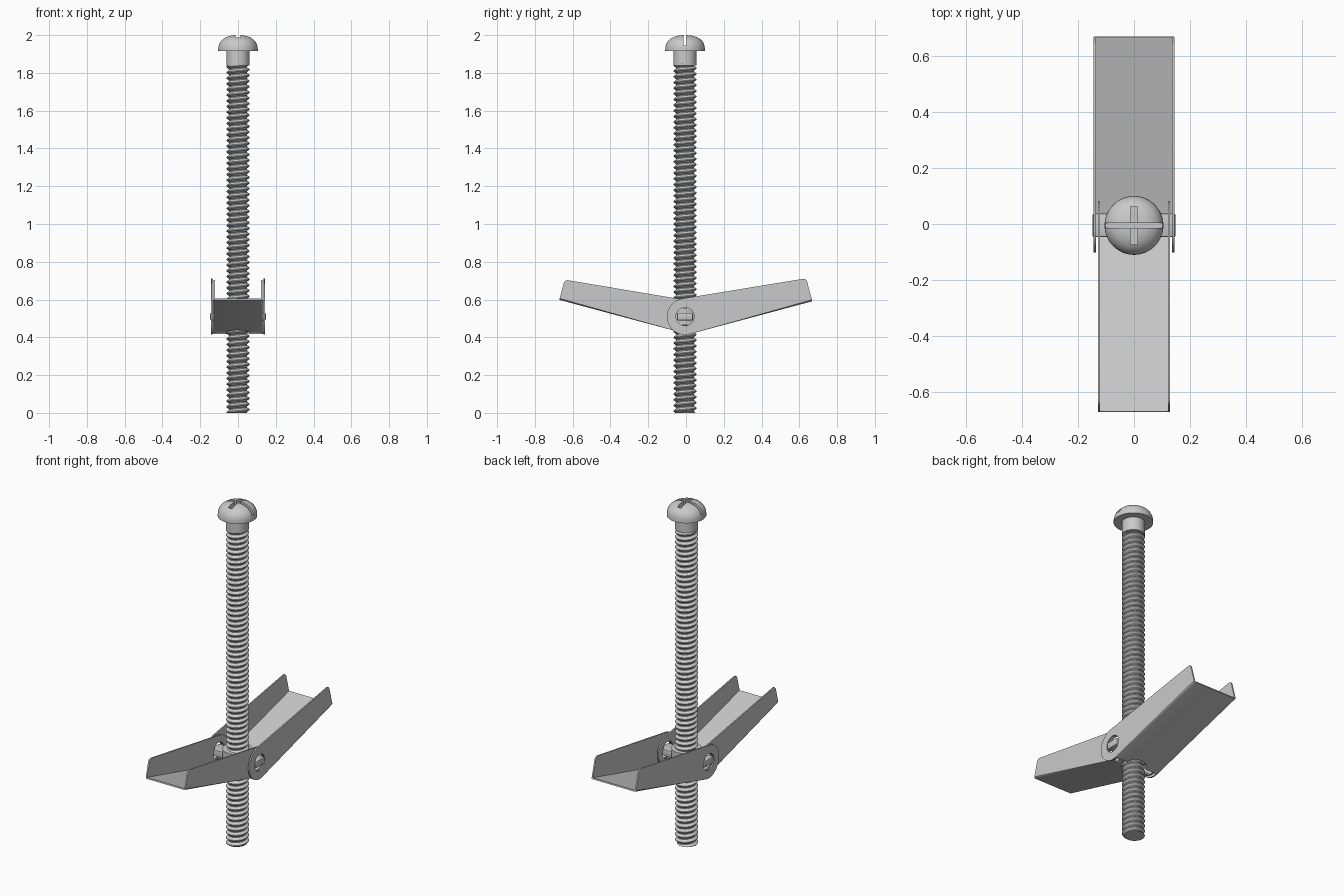
import bpy, bmesh, math
from mathutils import Matrix

if "Cube" in bpy.data.objects:
    bpy.data.objects.remove(bpy.data.objects["Cube"], do_unlink=True)

AXIS_Y, PIVOT_Z = -0.005, 0.51
PITCH, TURNS = 0.03, 63

steel = bpy.data.materials.new("grey_steel")
steel.use_nodes = True
steel.diffuse_color = (0.59, 0.59, 0.59, 1)
steel.node_tree.nodes["Principled BSDF"].inputs["Base Color"].default_value = (0.59, 0.59, 0.59, 1)


def add(name, bm, loc=(0, AXIS_Y, 0)):
    mesh = bpy.data.meshes.new(name)
    bm.to_mesh(mesh)
    bm.free()
    mesh.materials.append(steel)
    obj = bpy.data.objects.new(name, mesh)
    obj.location = loc
    bpy.context.collection.objects.link(obj)
    return obj


def bake(obj):
    """Replace the mesh with its modified result."""
    bpy.context.view_layer.update()
    deps = bpy.context.evaluated_depsgraph_get()
    mesh = bpy.data.meshes.new_from_object(obj.evaluated_get(deps))
    obj.modifiers.clear()
    obj.data = mesh


def smooth(obj, angle=35):
    bpy.ops.object.select_all(action='DESELECT')
    obj.select_set(True)
    bpy.context.view_layer.objects.active = obj
    bpy.ops.object.shade_smooth_by_angle(angle=math.radians(angle))


def cut(obj, cutters):
    for c in cutters:
        c.hide_render = True
        mod = obj.modifiers.new("cut", 'BOOLEAN')
        mod.object, mod.operation, mod.solver = c, 'DIFFERENCE', 'EXACT'
    bake(obj)
    for c in cutters:
        bpy.data.objects.remove(c, do_unlink=True)


def cylinder(name, r, depth, loc, along_x=False):
    bm = bmesh.new()
    rot = Matrix.Rotation(math.pi / 2, 4, 'Y') if along_x else Matrix()
    bmesh.ops.create_cone(bm, cap_ends=True, segments=32, radius1=r, radius2=r,
                          depth=depth, matrix=rot)
    return add(name, bm, loc)


def box(name, size, loc):
    bm = bmesh.new()
    bmesh.ops.create_cube(bm, size=1, matrix=Matrix.Diagonal((*size, 1)))
    return add(name, bm, loc)


def revolve(name, profile, steps=48):
    bm = bmesh.new()
    vs = [bm.verts.new((r, 0, z)) for r, z in profile]
    es = [bm.edges.new(p) for p in zip(vs, vs[1:])]
    bmesh.ops.spin(bm, geom=vs + es, cent=(0, 0, 0), axis=(0, 0, 1),
                   angle=math.tau, steps=steps)
    bmesh.ops.remove_doubles(bm, verts=bm.verts, dist=1e-5)
    bmesh.ops.recalc_face_normals(bm, faces=bm.faces)
    return add(name, bm)


# Domed head with a through slot and a shorter cross slot
arc = [i * math.pi / 24 for i in range(12)]
dome = [(0.105 * math.cos(a) ** 0.85, 1.922 + 0.078 * math.sin(a) ** 0.85) for a in arc]
head = revolve("screw_head", [(0, 1.917), (0.105, 1.917)] + dome + [(0, 2.0)])
cut(head, [box("slot_cutter", (0.3, 0.017, 0.11), (0, AXIS_Y, 2.0)),
           box("cross_cutter", (0.024, 0.136, 0.09), (0, AXIS_Y, 2.0))])
smooth(head)

# Plain collar under the head
smooth(cylinder("shank_collar", 0.061, 0.085, (0, AXIS_Y, 1.8825)))

# Screw thread: one tooth swept along a helix, trimmed flat at the foot
bm = bmesh.new()
tooth = [(0.048, 0), (0.048, 0.15), (0.061, 0.5), (0.061, 0.65), (0.048, 1)]
vs = [bm.verts.new((r, 0, (f - 1) * PITCH)) for r, f in tooth]
for pair in zip(vs, vs[1:]):
    bm.edges.new(pair)
thread = add("screw_thread", bm)
mod = thread.modifiers.new("helix", 'SCREW')
mod.axis, mod.angle, mod.screw_offset = 'Z', math.tau, PITCH
mod.iterations, mod.steps, mod.render_steps = TURNS - 1, 28, 28
bake(thread)
bm = bmesh.new()
bm.from_mesh(thread.data)
bmesh.ops.remove_doubles(bm, verts=bm.verts, dist=1e-4)
trim = bmesh.ops.bisect_plane(bm, geom=bm.verts[:] + bm.edges[:] + bm.faces[:], dist=1e-6,
                              plane_co=(0, 0, 0.0005), plane_no=(0, 0, 1), clear_inner=True)
rim = [g for g in trim["geom_cut"] if isinstance(g, bmesh.types.BMEdge)]
bmesh.ops.triangle_fill(bm, edges=rim, use_beauty=True)
bmesh.ops.recalc_face_normals(bm, faces=bm.faces)
if sum(f.normal.xy.dot(f.calc_center_median().xy) for f in bm.faces) < 0:
    bmesh.ops.reverse_faces(bm, faces=bm.faces)
bm.to_mesh(thread.data)
bm.free()
smooth(thread, 25)


def wing(name, half, r, length, height, side):
    """Folded channel with round pivot ears; side is +1 back, -1 front."""
    sheet, c = 0.008, 0.014
    v_tip = height - r
    # the top edge is tangent to the round ear
    start = math.atan2(v_tip, length) + math.acos(r / math.hypot(length, v_tip))
    outline = [(0, -r), (length, -r), (length, v_tip - c),
               (length - 0.3 * c, v_tip - 0.3 * c), (length - c, v_tip + 0.002)]
    n = 20
    for i in range(n):
        a = start + (1.5 * math.pi - start) * i / n
        outline.append((r * math.cos(a), r * math.sin(a)))
    # solid body with rounded fold lines
    bm = bmesh.new()
    left, right = [[bm.verts.new((x, u, v)) for u, v in outline] for x in (-half, half)]
    bm.faces.new(left)
    bm.faces.new(right[::-1])
    for i in range(len(outline)):
        bm.faces.new((left[i - 1], right[i - 1], right[i], left[i]))
    folds = [bm.edges.get((e[0], e[1])) for e in (left, right)]
    bmesh.ops.bevel(bm, geom=folds, offset=0.008, segments=3, profile=0.5, affect='EDGES')
    bmesh.ops.recalc_face_normals(bm, faces=bm.faces)
    obj = add(name, bm, (0, 0, 0))
    # hollow out the channel and open it around the pivot
    inner = 2 * (half - sheet)
    cut(obj, [box("channel_cutter", (inner, 2, 1), (0, 0, 0.5 + sheet - r)),
              box("ear_gap_cutter", (inner, 1, 1), (0, -0.5, 0))])
    turn = Matrix.Rotation(math.radians(15), 4, 'X')
    if side < 0:
        turn = Matrix.Rotation(math.pi, 4, 'Z') @ turn
    obj.data.transform(Matrix.Translation((0, AXIS_Y, PIVOT_Z)) @ turn)
    cut(obj, [cylinder("pin_hole_cutter", 0.048, 1, (0, AXIS_Y, PIVOT_Z), True),
              cylinder("bolt_hole_cutter", 0.068, 0.3, (0, AXIS_Y, PIVOT_Z - 0.1))])
    smooth(obj)


wing("back_wing", 0.144, 0.096, 0.672, 0.125, 1)
wing("front_wing", 0.129, 0.087, 0.666, 0.11, -1)

# Trunnion nut: a barrel with flat pins through the ears
smooth(cylinder("nut_barrel", 0.08, 0.09, (0, AXIS_Y, PIVOT_Z)))
pin = box("nut_pins", (0.296, 0.084, 0.04), (0, AXIS_Y, PIVOT_Z))
mod = pin.modifiers.new("soften", 'BEVEL')
mod.width, mod.segments = 0.006, 2
bake(pin)
smooth(pin)
